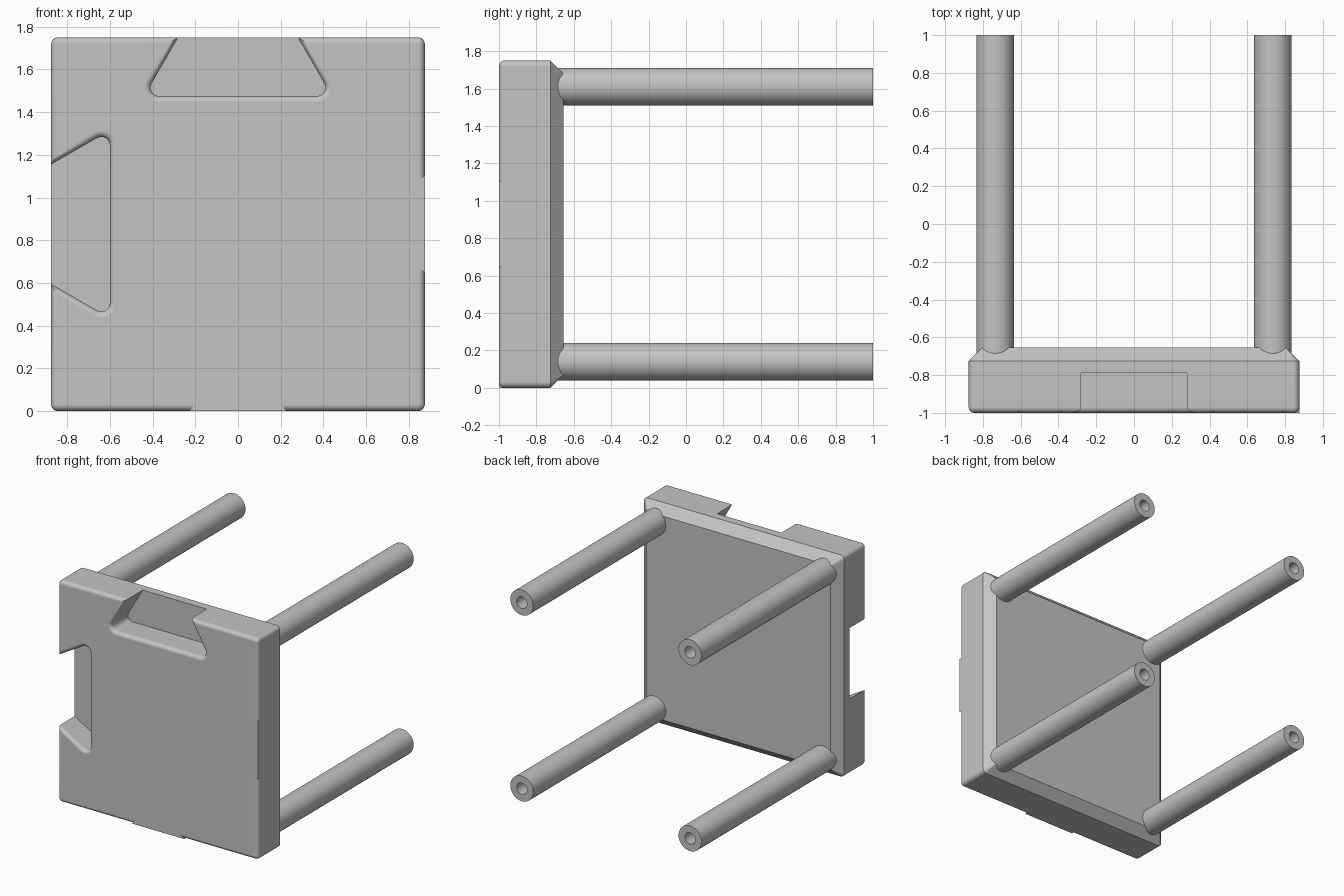
import bpy, bmesh, math

cube = bpy.data.objects.get("Cube")
if cube:
    bpy.data.objects.remove(cube, do_unlink=True)

HALF, FILLET, FRONT, MID = 0.875, 0.03, -1.0, 0.875
LEG_X, LEG_R, BORE_R, BORE_DEPTH = 0.735, 0.1, 0.045, 0.5

grey = bpy.data.materials.new("plain grey")
grey.use_nodes = True
colour = (0.55, 0.55, 0.55, 1)
grey.diffuse_color = colour
grey.node_tree.nodes["Principled BSDF"].inputs["Base Color"].default_value = colour


def rounded_loop(centres, r, seg=6):
    """Convex outline with an arc of radius r around every centre."""
    cu = sum(c[0] for c in centres) / len(centres)
    cv = sum(c[1] for c in centres) / len(centres)
    pts = sorted(centres, key=lambda p: math.atan2(p[1] - cv, p[0] - cu))
    loop = []
    for i, p in enumerate(pts):
        a, b = pts[i - 1], pts[(i + 1) % len(pts)]
        start = math.atan2(a[0] - p[0], p[1] - a[1])
        end = math.atan2(p[0] - b[0], b[1] - p[1])
        sweep = (end - start) % (2 * math.pi)
        for k in range(seg + 1):
            t = start + sweep * k / seg
            loop.append((p[0] + r * math.cos(t), p[1] + r * math.sin(t)))
    return loop


def loft(name, rings):
    """Skin a list of (y, outline) rings and cap both ends."""
    bm = bmesh.new()
    rows = [[bm.verts.new((u, y, v)) for u, v in outline] for y, outline in rings]
    n = len(rows[0])
    for r0, r1 in zip(rows, rows[1:]):
        for i in range(n):
            j = (i + 1) % n
            bm.faces.new((r0[i], r0[j], r1[j], r1[i]))
    bm.faces.new(rows[0])
    bm.faces.new(rows[-1])
    bmesh.ops.recalc_face_normals(bm, faces=bm.faces[:])
    mesh = bpy.data.meshes.new(name)
    bm.to_mesh(mesh)
    bm.free()
    mesh.materials.append(grey)
    obj = bpy.data.objects.new(name, mesh)
    bpy.context.collection.objects.link(obj)
    return obj


def activate(obj):
    bpy.ops.object.select_all(action='DESELECT')
    obj.select_set(True)
    bpy.context.view_layer.objects.active = obj


def cut(obj, cutter):
    activate(obj)
    mod = obj.modifiers.new("cut", 'BOOLEAN')
    mod.operation, mod.solver, mod.object = 'DIFFERENCE', 'EXACT', cutter
    bpy.ops.object.modifier_apply(modifier=mod.name)
    bpy.data.objects.remove(cutter, do_unlink=True)


def finish(obj):
    activate(obj)
    bpy.ops.object.shade_smooth_by_angle(angle=math.radians(30))
    mod = obj.modifiers.new("even shading", 'WEIGHTED_NORMAL')
    mod.keep_sharp = True


def quarter():
    return [math.pi / 2 * k / 5 for k in range(6)]


# Square block: filleted front, chamfered back
def square(h):
    return [(sx * h, MID + sz * h) for sx in (-1, 1) for sz in (-1, 1)]


corner = FILLET + 0.001
body = square(HALF - corner)
rings = [(-0.655, rounded_loop(square(HALF - 0.071), 0.001)),
         (-0.725, rounded_loop(body, corner))]
for a in quarter():
    rings.append((FRONT + FILLET * (1 - math.sin(a)),
                  rounded_loop(body, corner - FILLET * (1 - math.cos(a)))))
block = loft("block", rings)

# Edge frames: (width along the edge, depth inward) to x, z
edges = {"top": lambda w, d: (w, 2 * HALF - d),
         "right": lambda w, d: (-HALF + d, MID + w),
         "bottom": lambda w, d: (w, d),
         "left": lambda w, d: (HALF - d, MID + w)}

# Dovetail sockets with rounded lips
r = 0.04
for side in ("top", "right"):
    centres = []
    for d in (-0.1, 0.235):
        w = 0.28 + d * math.tan(math.pi / 6) - r / math.cos(math.pi / 6)
        centres += [edges[side](-w, d), edges[side](w, d)]
    rings = [(-0.79, rounded_loop(centres, r))]
    for a in quarter():
        rings.append((FRONT + FILLET * (1 - math.sin(a)),
                      rounded_loop(centres, r + FILLET * (1 - math.cos(a)))))
    rings.append((FRONT - 0.05, rounded_loop(centres, r + FILLET)))
    cut(block, loft("socket_cutter", rings))
finish(block)

# Square-edged tab roots that interrupt the front fillet
for side in ("bottom", "left"):
    e = edges[side]
    outline = [e(-0.23, 0), e(0.23, 0), e(0.2, FILLET), e(-0.2, FILLET)]
    loft(side + "_tab_root", [(FRONT, outline), (FRONT + FILLET, outline)])


# Four round legs, bored at the free end
def circle(x, z, rad, n=48):
    return [(x + rad * math.cos(2 * math.pi * k / n),
             z + rad * math.sin(2 * math.pi * k / n)) for k in range(n)]


for sx, lr in ((-1, "right"), (1, "left")):
    for sz, ul in ((-1, "lower"), (1, "upper")):
        x, z = sx * LEG_X, MID + sz * LEG_X
        outer, bore = circle(x, z, LEG_R), circle(x, z, BORE_R)
        leg = loft(ul + "_" + lr + "_leg",
                   [(-0.72, outer), (1, outer), (1, bore), (1 - BORE_DEPTH, bore)])
        finish(leg)
